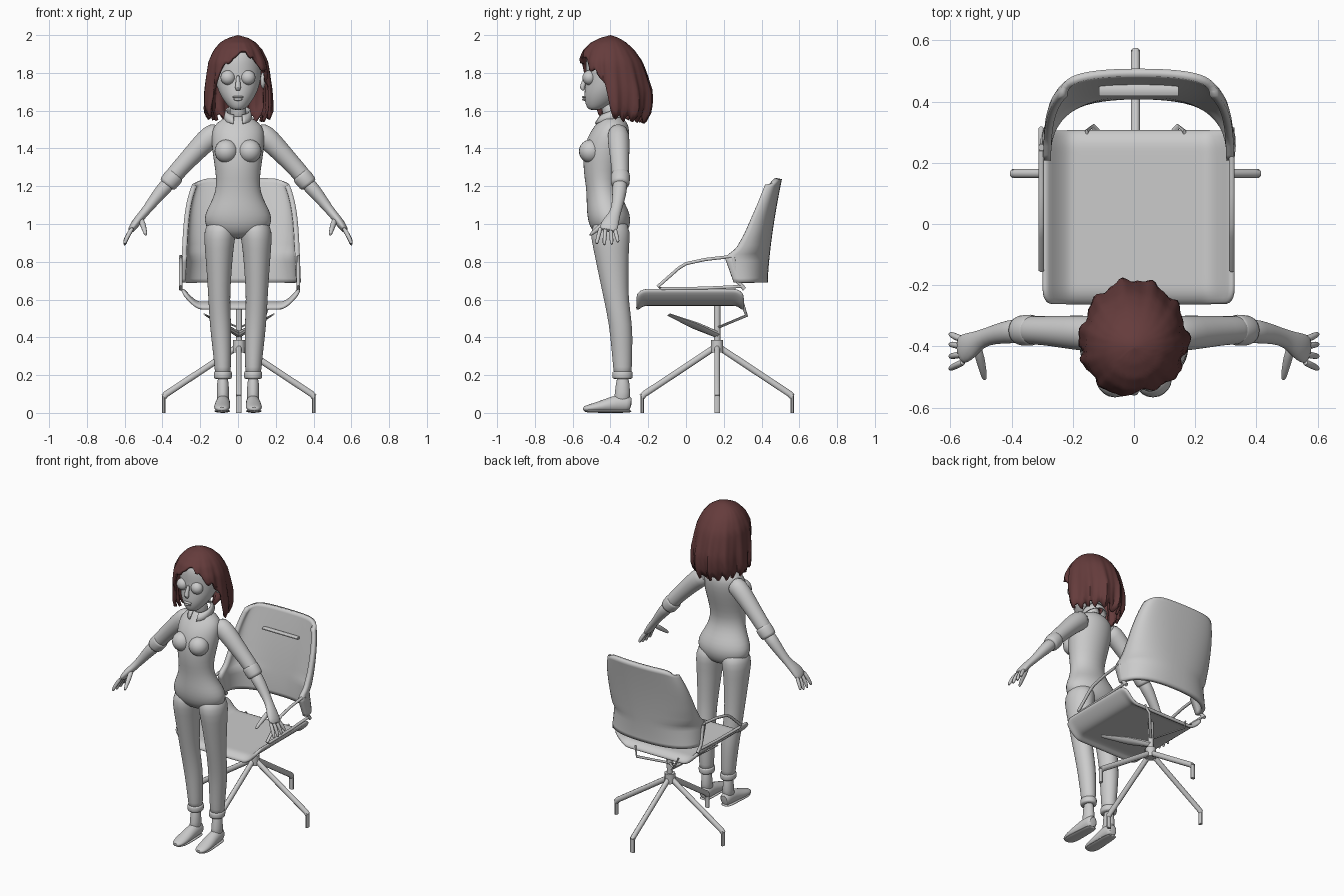
import bpy, bmesh, math
from mathutils import Vector

if "Cube" in bpy.data.objects:
    bpy.data.objects.remove(bpy.data.objects["Cube"])

X, Y, Z = Vector((1, 0, 0)), Vector((0, 1, 0)), Vector((0, 0, 1))


def material(name, rgb):
    m = bpy.data.materials.new(name)
    m.use_nodes = True
    m.diffuse_color = (*rgb, 1)
    m.node_tree.nodes["Principled BSDF"].inputs["Base Color"].default_value = (*rgb, 1)
    return m


GREY = material("plain grey", (0.6, 0.6, 0.6))
AUBURN = material("auburn hair", (0.13, 0.045, 0.045))


def lerp(table, v):
    """Read a column set from rows sorted by their first value."""
    for p, q in zip(table, table[1:]):
        if v <= q[0]:
            k = max(0, (v - p[0]) / (q[0] - p[0]))
            return [a + (b - a) * k for a, b in zip(p[1:], q[1:])]
    return list(table[-1][1:])


def finish(name, bm, mat=GREY, mirror=False, subdiv=0, thick=0, offset=0, angle=50):
    bmesh.ops.recalc_face_normals(bm, faces=bm.faces)
    me = bpy.data.meshes.new(name)
    bm.to_mesh(me)
    bm.free()
    ob = bpy.data.objects.new(name, me)
    bpy.context.collection.objects.link(ob)
    me.materials.append(mat)
    if mirror:
        ob.modifiers.new("Mirror", "MIRROR").use_mirror_merge = False
    if thick:
        mod = ob.modifiers.new("Thickness", "SOLIDIFY")
        mod.thickness, mod.offset = thick, offset
    if subdiv:
        mod = ob.modifiers.new("Smooth", "SUBSURF")
        mod.levels = mod.render_levels = subdiv
    bpy.ops.object.select_all(action="DESELECT")
    ob.select_set(True)
    bpy.context.view_layer.objects.active = ob
    bpy.ops.object.shade_smooth_by_angle(angle=math.radians(angle))
    return ob


def limb(name, pts, ref=Y, axis=None, n=16, subdiv=1, mirror=False):
    """Loft ellipses (x, y, z, side radius, depth radius) along a path."""
    bm = bmesh.new()
    rings = []
    P = [Vector(p[:3]) for p in pts]
    for i, p in enumerate(pts):
        t = axis or (P[min(i + 1, len(P) - 1)] - P[max(i - 1, 0)]).normalized()
        side = ref.cross(t).normalized()
        deep = t.cross(side)
        ang = [2 * math.pi * (k + 0.5) / n for k in range(n)]
        rings.append([bm.verts.new(P[i] + side * p[3] * math.cos(a) + deep * p[4] * math.sin(a)) for a in ang])
    for r, q in zip(rings, rings[1:]):
        for k in range(n):
            bm.faces.new((r[k], r[(k + 1) % n], q[(k + 1) % n], q[k]))
    bm.faces.new(rings[0])
    bm.faces.new(rings[-1])
    return finish(name, bm, subdiv=subdiv, mirror=mirror)


def stack(name, rows, mirror=False):
    """Loft level rings given as (z, x centre, half width, front y, back y)."""
    return limb(name, [(x, (f + b) / 2, z, w, (b - f) / 2) for z, x, w, f, b in rows],
                axis=Z, n=20, mirror=mirror)


def ball(name, c, r, mirror=False):
    bm = bmesh.new()
    bmesh.ops.create_uvsphere(bm, u_segments=20, v_segments=12, radius=1)
    for v in bm.verts:
        v.co = Vector(c) + Vector([a * b for a, b in zip(v.co, r)])
    finish(name, bm, mirror=mirror)


def sheet(name, f, nu, nv, closed=False, **kw):
    """Grid surface from a function of u and v."""
    bm = bmesh.new()
    g = [[bm.verts.new(f(i / nu, j / nv)) for j in range(nv + 1)] for i in range(nu + (not closed))]
    for i in range(nu):
        a, b = g[i], g[(i + 1) % len(g)]
        for j in range(nv):
            bm.faces.new((a[j], b[j], b[j + 1], a[j + 1]))
    if closed:
        bmesh.ops.remove_doubles(bm, verts=bm.verts, dist=0.0005)
    return finish(name, bm, **kw)


# Torso and trousers
stack("torso", [(.92, 0, .06, -.45, -.34), (.96, 0, .16, -.5, -.305), (1.02, 0, .187, -.522, -.288),
                (1.08, 0, .165, -.527, -.305), (1.13, 0, .135, -.527, -.335), (1.2, 0, .114, -.53, -.36),
                (1.28, 0, .12, -.545, -.345), (1.38, 0, .138, -.545, -.315), (1.46, 0, .142, -.525, -.298),
                (1.52, 0, .135, -.485, -.3), (1.555, 0, .085, -.455, -.325), (1.575, 0, .045, -.445, -.35)])
ball("bust", (.062, -.505, 1.385), (.062, .062, .062), mirror=True)
stack("trouser_leg", [(1.03, .085, .07, -.48, -.32), (.96, .095, .088, -.51, -.292), (.88, .1, .077, -.494, -.302),
                      (.74, .1, .066, -.465, -.304), (.6, .1, .057, -.435, -.305), (.47, .093, .058, -.408, -.283),
                      (.34, .085, .05, -.395, -.283), (.23, .081, .043, -.385, -.287), (.2, .081, .042, -.383, -.288)],
      mirror=True)
stack("trouser_cuff", [(.222, .08, .047, -.389, -.283), (.215, .08, .049, -.391, -.282),
                       (.185, .08, .049, -.391, -.282), (.178, .08, .045, -.387, -.285)], mirror=True)
stack("ankle", [(.21, .08, .032, -.37, -.3), (.1, .08, .032, -.375, -.295), (.05, .08, .036, -.39, -.295)], mirror=True)
limb("shoe", [(.078, -.288, .045, .035, .028), (.078, -.31, .05, .047, .038), (.08, -.37, .05, .047, .039),
              (.083, -.43, .037, .034, .043), (.085, -.49, .028, .024, .044), (.085, -.53, .022, .017, .034),
              (.085, -.545, .02, .01, .018)], ref=X, mirror=True)
limb("shoe_sole", [(.079, -.285, .009, .008, .034), (.08, -.35, .009, .009, .038), (.083, -.44, .009, .009, .042),
                   (.085, -.5, .01, .009, .044), (.085, -.54, .011, .008, .024)], ref=X, mirror=True)

# Arms with rolled sleeves
limb("sleeve", [(.09, -.36, 1.49, .055, .05), (.14, -.358, 1.47, .064, .06), (.2, -.355, 1.41, .057, .057),
                (.27, -.35, 1.335, .05, .05), (.33, -.347, 1.27, .047, .047), (.37, -.347, 1.22, .046, .046)], mirror=True)
limb("sleeve_cuff", [(.325, -.347, 1.267, .048, .048), (.333, -.347, 1.259, .053, .053),
                     (.372, -.348, 1.212, .051, .051), (.378, -.348, 1.204, .045, .045)], mirror=True)
limb("forearm", [(.35, -.347, 1.235, .043, .043), (.41, -.352, 1.17, .037, .039), (.46, -.362, 1.105, .028, .031),
                 (.5, -.375, 1.055, .023, .029), (.53, -.395, 1.02, .024, .043), (.555, -.408, .985, .022, .05),
                 (.572, -.415, .96, .015, .044)], mirror=True)
for i, (dy, length) in enumerate([(-.045, .9), (-.015, 1), (.015, .95), (.04, .75)]):
    y = -.413 + dy * .85
    limb(f"finger_{i + 1}", [(.555, y, .985, .012, .012), (.578, y + dy * .2, .948, .013, .012),
                             (.594, y + dy * .4, .948 - .035 * length, .012, .011),
                             (.602, y + dy * .5, .948 - .063 * length, .008, .008)], n=8, mirror=True)
limb("thumb", [(.515, -.395, 1.03, .016, .016), (.503, -.44, .995, .017, .017), (.494, -.48, .965, .013, .013),
               (.487, -.512, .938, .008, .008)], ref=X, n=8, mirror=True)

# Neck, collar and head
limb("neck", [(0, -.38, 1.54, .05, .05), (0, -.4, 1.59, .043, .043), (0, -.415, 1.67, .045, .045)])


def collar_shape(u, v):
    a = math.radians(20 + 320 * u)
    r = .062 + .012 * v
    return (r * math.sin(a), -.392 - r * math.cos(a) - .02 * v * math.cos(a), 1.6 - .045 * v - .025 * math.cos(a))


sheet("collar", collar_shape, 24, 2, thick=.008)
stack("head", [(1.603, 0, .025, -.51, -.465), (1.615, 0, .045, -.525, -.42), (1.65, 0, .075, -.538, -.36),
               (1.7, 0, .105, -.54, -.31), (1.76, 0, .122, -.53, -.275), (1.82, 0, .127, -.532, -.265),
               (1.88, 0, .118, -.532, -.275), (1.93, 0, .09, -.51, -.31), (1.955, 0, .04, -.45, -.36)])
ball("eye", (.053, -.512, 1.775), (.039, .036, .039), mirror=True)
ball("ear", (.132, -.395, 1.76), (.014, .027, .042), mirror=True)
limb("nose", [(0, -.525, 1.79, .01, .01), (0, -.54, 1.75, .012, .013), (0, -.552, 1.722, .018, .016),
              (0, -.54, 1.705, .012, .008)], n=10)
ball("upper_lip", (0, -.538, 1.672), (.03, .012, .007))
ball("lower_lip", (0, -.537, 1.66), (.023, .013, .008))

# Bobbed hair: hem height by angle from the face, width and depth by height
HEM = [(-180, 1.55), (-75, 1.58), (-57, 1.6), (-48, 1.72), (-32, 1.83), (0, 1.9), (12, 1.925),
       (32, 1.885), (56, 1.81), (78, 1.77), (88, 1.6), (100, 1.56), (180, 1.55)]
FORM = [(1.53, .15, -.5, -.22), (1.6, .178, -.53, -.185), (1.7, .178, -.55, -.18), (1.8, .167, -.57, -.208),
        (1.86, .158, -.572, -.23), (1.92, .13, -.545, -.272), (1.96, .096, -.505, -.315),
        (1.985, .055, -.455, -.355), (2, 0, -.4, -.4)]


def hair_shape(u, v):
    deg = -180 + 360 * u
    a = math.radians(deg)
    fall = min(1, abs(deg) / 60)
    hem = lerp(HEM, deg)[0] + .022 * fall * math.sin(a * 19 + 2 * math.sin(3 * a))
    z = 2 - (2 - hem) * (.35 * v + .65 * v * v)
    w, front, back = lerp(FORM, z)
    lock = 1 + .055 * v * v * fall * (math.sin(11 * a + 5 * z) + .5 * math.sin(23 * a))
    y = -.4 + ((front + .4) if abs(deg) < 90 else -(back + .4)) * math.cos(a) * lock
    return (w * math.sin(a) * lock, y, z)


sheet("hair", hair_shape, 96, 16, closed=True, mat=AUBURN, thick=.016, offset=-1, angle=40)

# Chair seat: dished pan with raised sides and turned-down ends
CX = .015


def seat_shape(u, v):
    s, t = 2 * u - 1, 2 * v - 1
    rim = max(0, (abs(s) - .7) / .3)
    tip = max(0, (abs(t) - .84) / .16)
    x = CX + s * .312 * (1 - .05 * tip ** 3)
    return (x, .022 + t * .285, .578 + .078 * rim ** 1.6 - .03 * tip ** 2)


sheet("seat", seat_shape, 28, 24, thick=.022, subdiv=1)

# Wrapped backrest shell
EDGE = [(.685, .255), (.825, .205), (.87, .265), (.95, .31), (1.1, .375), (1.245, .435)]


def back_shape(u, v):
    a = (u - .5) * math.pi
    s, c = math.sin(a), max(0, math.cos(a))
    z = .69 + .55 * v - .035 * v * abs(s) ** 8
    edge, rear = lerp(EDGE, z)[0], .42 + .075 * v ** 1.5
    w = .305 - .02 * v - .04 * v ** 5
    return (CX + math.copysign(w * abs(s) ** .85, s), edge + (rear - edge) * c ** .75, z)


sheet("backrest", back_shape, 28, 24, thick=.026)


def beam(name, path, w, d, ref=Y):
    limb(name, [(*p, w, d) for p in path], ref=ref, n=8, subdiv=0)


beam("backrest_slot", [(CX - .13, .437, 1.1), (CX + .13, .437, 1.1)], .008, .02)

# Armrests, looping from the back down to the seat and back again
for side, x in (("right", CX - .318), ("left", CX + .305)):
    beam(side + "_armrest", [(x, .24, .828), (x, .1, .812), (x, 0, .79), (x, -.04, .765), (x, -.15, .668),
                             (x, -.13, .657), (x, .1, .66), (x, .3, .67)], .009, .01, ref=X)
    beam(side + "_back_post", [(x, .31, .655), (x, .27, .7), (x, .25, .82)], .012, .01, ref=X)

# Swivel base with four legs
HX, HY = .005, .165
beam("hub", [(HX, HY, .32), (HX, HY, .385)], .034, .034)
beam("column", [(HX, HY, .36), (HX, HY, .57)], .018, .018)
for name, dx, dy in (("left", 1, 0), ("right", -1, 0), ("front", 0, -1), ("back", 0, 1)):
    at = lambda r, z: (HX + dx * r, HY + dy * r, z)
    ref = X if dy else Y
    beam(name + "_base_leg", [at(.0, .355), at(.2, .222), at(.385, .1), at(.398, .085)], .018, .016, ref=ref)
    beam(name + "_base_foot", [at(.397, .098), at(.397, 0)], .01, .016, ref=ref)

# Support plates spreading up to the seat
for side, sx in (("left", 1), ("right", -1)):
    limb(side + "_front_support", [(HX, HY, .415, .018, .02), (HX + sx * .08, .05, .462, .012, .03),
                                   (HX + sx * .18, -.09, .52, .004, .012)], n=8, subdiv=0)
    beam(side + "_rear_support", [(HX, HY, .45), (HX + sx * .14, .32, .515), (HX + sx * .16, .3, .575)], .005, .01)
